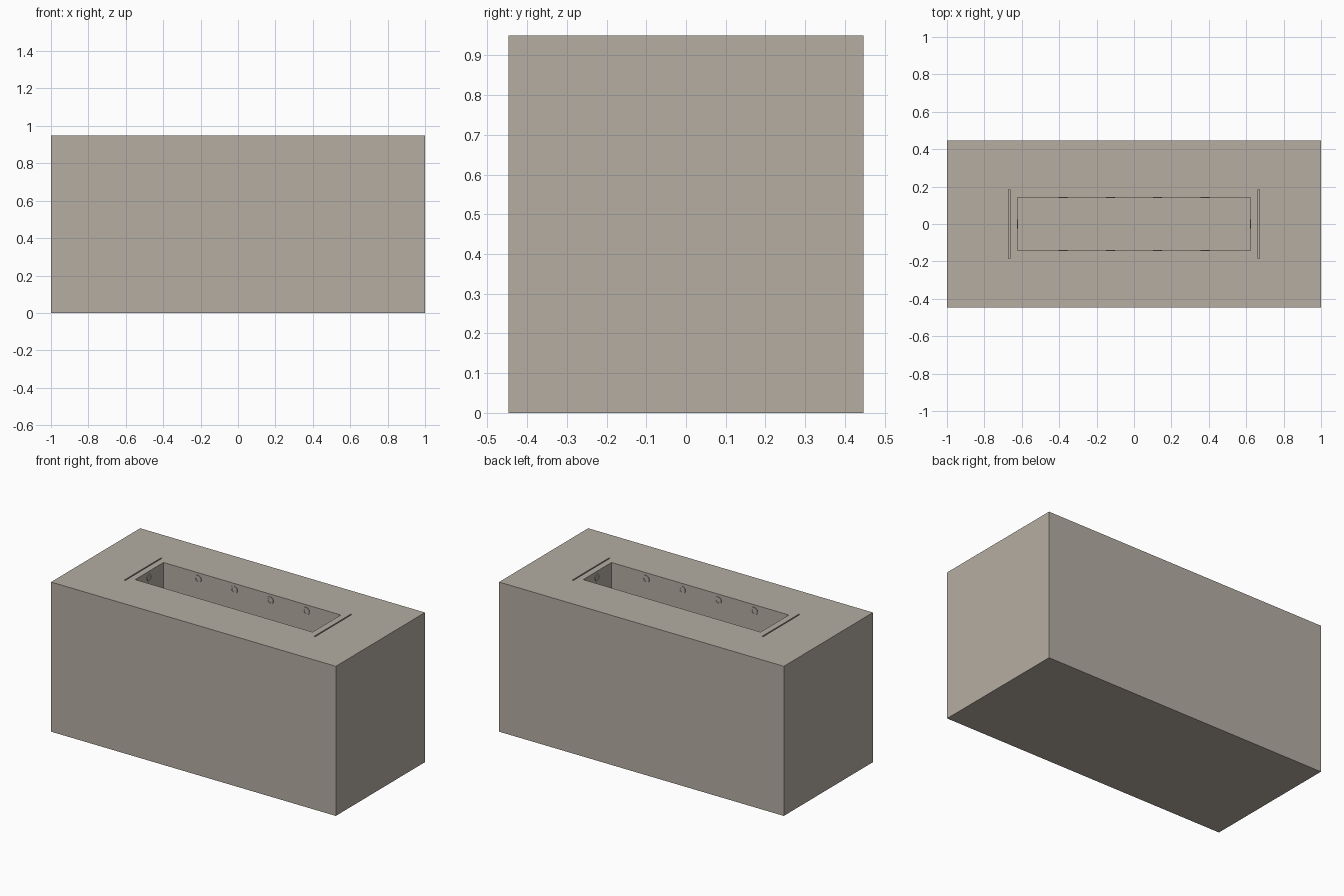
import bpy, math

if "Cube" in bpy.data.objects:
    bpy.data.objects.remove(bpy.data.objects["Cube"])

stone = bpy.data.materials.new("warm grey stone")
stone.diffuse_color = (0.46, 0.42, 0.365, 1)
stone.use_nodes = True
stone.node_tree.nodes["Principled BSDF"].inputs["Base Color"].default_value = stone.diffuse_color


def box(name, x0, x1, y0, y1, z0, z1):
    bpy.ops.mesh.primitive_cube_add(
        size=1, location=((x0 + x1) / 2, (y0 + y1) / 2, (z0 + z1) / 2))
    ob = bpy.context.object
    ob.name = name
    ob.scale = (x1 - x0, y1 - y0, z1 - z0)
    bpy.ops.object.transform_apply(location=False, rotation=False, scale=True)
    ob.data.materials.append(stone)
    return ob


def cut(target, cutter):
    mod = target.modifiers.new(cutter.name, "BOOLEAN")
    mod.operation = "DIFFERENCE"
    mod.solver = "EXACT"
    mod.object = cutter
    cutter.hide_render = True
    cutter.display_type = "WIRE"


TOP, HX, HY = 0.95, 0.623, 0.142

# solid block
block = box("block", -1, 1, -0.447, 0.447, 0, TOP)

# trough in the top
cut(block, box("trough_cutter", -HX, HX, -HY, HY, TOP - 0.22, TOP + 0.1))

# narrow slots at both ends of the trough
for s, side in ((-1, "left"), (1, "right")):
    x = s * 0.667
    cut(block, box(side + "_slot_cutter", x - 0.004, x + 0.004,
                   -0.185, 0.185, TOP - 0.04, TOP + 0.1))


# ring-shaped fittings set just proud of the trough walls
def fitting(name, x, y, angle):
    # profile spun round its axis: outer wall, rim, recessed centre
    profile = [(0.024, -0.006), (0.024, 0.004), (0.014, 0.004), (0.014, 0.0008)]
    n = 20
    verts = [(r * math.cos(2 * math.pi * i / n), r * math.sin(2 * math.pi * i / n), h)
             for r, h in profile for i in range(n)]
    faces = [(k * n + i, k * n + (i + 1) % n, (k + 1) * n + (i + 1) % n, (k + 1) * n + i)
             for k in range(len(profile) - 1) for i in range(n)]
    faces += [tuple(range((len(profile) - 1) * n, len(profile) * n)),
              tuple(reversed(range(n)))]
    mesh = bpy.data.meshes.new(name)
    mesh.from_pydata(verts, [], faces)
    mesh.materials.append(stone)
    ob = bpy.data.objects.new(name, mesh)
    bpy.context.collection.objects.link(ob)
    ob.location = (x, y, TOP - 0.04)
    ob.rotation_euler = (math.pi / 2, 0, angle)


for i in range(4):
    x = -0.38 + i * 0.2533
    fitting(f"back_fitting_{i + 1}", x, HY, 0)
    fitting(f"front_fitting_{i + 1}", x, -HY, math.pi)
fitting("left_fitting", -HX, 0, math.pi / 2)
fitting("right_fitting", HX, 0, -math.pi / 2)
